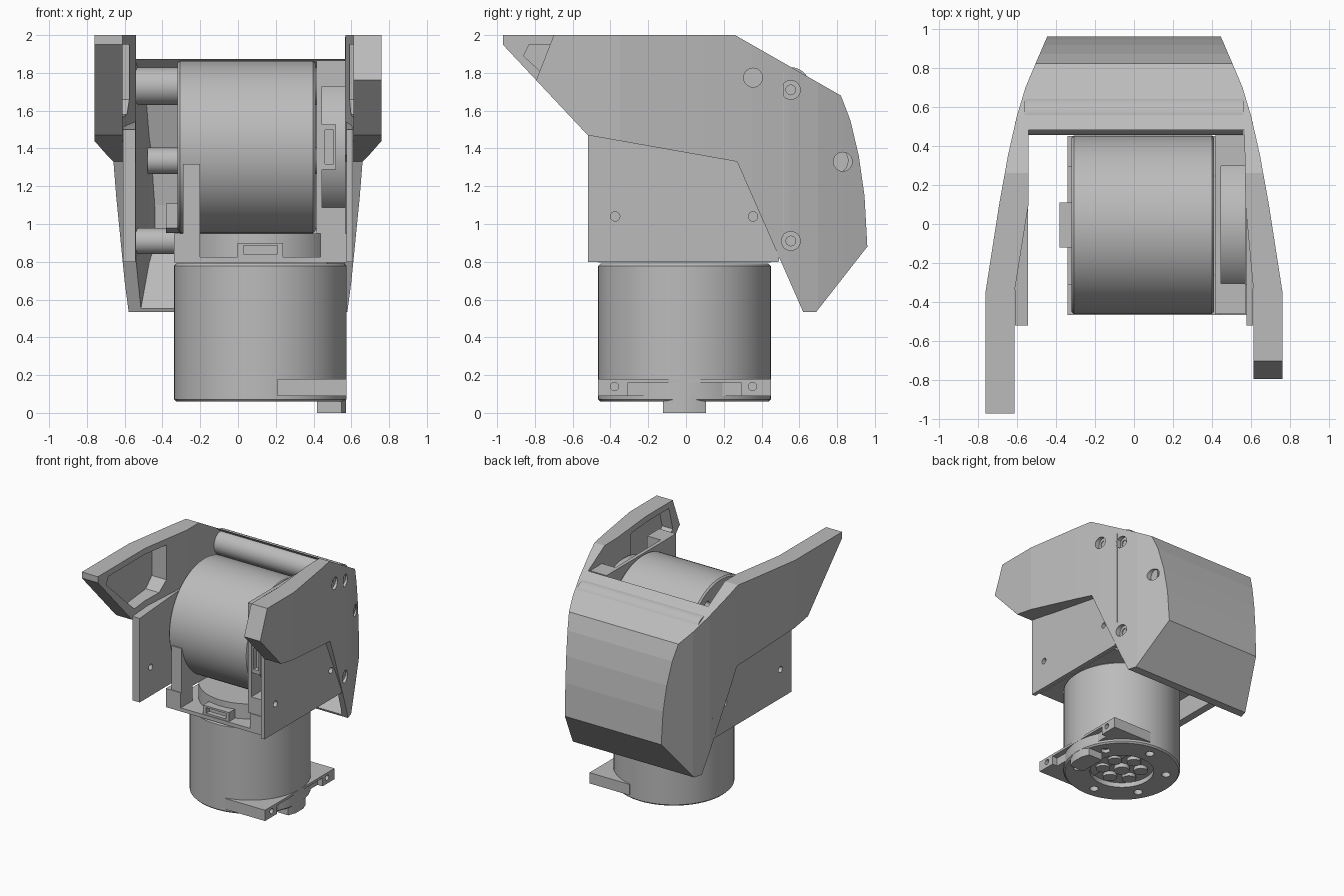
import bpy, bmesh, math
from mathutils import Matrix, Vector

if "Cube" in bpy.data.objects:
    bpy.data.objects.remove(bpy.data.objects["Cube"], do_unlink=True)

gray = bpy.data.materials.new("plain gray")
gray.use_nodes = True
gray.diffuse_color = (0.5, 0.5, 0.5, 1)
gray.node_tree.nodes["Principled BSDF"].inputs["Base Color"].default_value = (0.5, 0.5, 0.5, 1)


def finish(name, bm):
    bmesh.ops.recalc_face_normals(bm, faces=bm.faces)
    mesh = bpy.data.meshes.new(name)
    bm.to_mesh(mesh)
    bm.free()
    mesh.materials.append(gray)
    ob = bpy.data.objects.new(name, mesh)
    bpy.context.collection.objects.link(ob)
    return ob


def prism(name, points, axis, lo, hi):
    """Extrude a flat outline: (y, z) along x, or (x, y) along z."""
    place = (lambda p: (lo, p[0], p[1])) if axis == "x" else (lambda p: (p[0], p[1], lo))
    step = Vector((hi - lo, 0, 0)) if axis == "x" else Vector((0, 0, hi - lo))
    bm = bmesh.new()
    face = bm.faces.new([bm.verts.new(place(p)) for p in points])
    out = bmesh.ops.extrude_face_region(bm, geom=[face])["geom"]
    bmesh.ops.translate(bm, vec=step, verts=[v for v in out if isinstance(v, bmesh.types.BMVert)])
    return finish(name, bm)


def cyl(name, axis, a, b, lo, hi, r, sides=32):
    """Cylinder along x centred at (y, z), or along z centred at (x, y)."""
    bm = bmesh.new()
    bmesh.ops.create_cone(bm, cap_ends=True, segments=sides, radius1=r, radius2=r, depth=hi - lo)
    mid = (lo + hi) / 2
    if axis == "x":
        m = Matrix.Translation((mid, a, b)) @ Matrix.Rotation(math.pi / 2, 4, "Y")
    else:
        m = Matrix.Translation((a, b, mid))
    bmesh.ops.transform(bm, matrix=m, verts=bm.verts)
    return finish(name, bm)


def box(name, x0, x1, y0, y1, z0, z1):
    return prism(name, [(x0, y0), (x1, y0), (x1, y1), (x0, y1)], "z", z0, z1)


def boolean(ob, cutter, op="DIFFERENCE"):
    mod = ob.modifiers.new("cut", "BOOLEAN")
    mod.object, mod.operation, mod.solver = cutter, op, "EXACT"
    graph = bpy.context.evaluated_depsgraph_get()
    mesh = bpy.data.meshes.new_from_object(ob.evaluated_get(graph))
    ob.modifiers.clear()
    ob.data = mesh
    bpy.data.objects.remove(cutter, do_unlink=True)


def smooth(ob):
    bpy.ops.object.select_all(action="DESELECT")
    ob.select_set(True)
    bpy.context.view_layer.objects.active = ob
    bpy.ops.object.shade_smooth_by_angle(angle=math.radians(30))


# Outer cover: side outline trimmed by the plan outline
side = [(-0.97, 2), (0.26, 2), (0.82, 1.68), (0.87, 1.55), (0.915, 1.36), (0.945, 1.15),
        (0.96, 0.88), (0.69, 0.535), (0.62, 0.535), (0.27, 1.33), (-0.52, 1.47), (-0.97, 1.95)]
cover = prism("outer_cover", side, "x", -0.9, 0.9)
half = [(0.76, -1.2), (0.76, -0.35), (0.69, 0.1), (0.645, 0.35), (0.6, 0.55),
        (0.555, 0.7), (0.5, 0.83), (0.435, 0.98)]
plan = half + [(-x, y) for x, y in reversed(half)]
boolean(cover, prism("plan_trim", plan, "z", 0.2, 2.3), "INTERSECT")

# Hollow inside, open at the front, above and below
hollow = prism("hollow", [(-1.3, 2.3), (0.45, 2.3), (0.45, 1.9), (0.73, 1.66), (0.82, 1.4),
                          (0.87, 1.1), (0.88, 0.9), (0.61, 0.55), (0.6, 0.3), (-1.3, 0.3)], "x", -0.8, 0.8)
right = [(0.612, -1.4), (0.612, -0.35), (0.57, 0.1), (0.565, 0.5), (0.47, 0.8), (0.42, 0.92)]
left = [(-0.42, 0.92), (-0.47, 0.8), (-0.54, 0.5), (-0.54, 0.1), (-0.612, -0.35), (-0.612, -1.4)]
boolean(hollow, prism("hollow_plan", right + left, "z", 0.1, 2.4), "INTERSECT")
boolean(cover, hollow)

# Shorter arm on one side, and a pocket inside each arm
boolean(cover, prism("arm_trim", [(-1.3, 1.7), (-0.817, 1.7), (-0.661, 2.1), (-1.3, 2.1)], "x", 0.3, 1))
pocket = [(-0.12, 1.95), (-0.12, 1.66), (-0.2, 1.58), (-0.49, 1.55)]
boolean(cover, prism("long_pocket", pocket + [(-0.86, 1.89), (-0.83, 1.95)], "x", -0.71, -0.5))
boolean(cover, prism("short_pocket", pocket + [(-0.7, 1.76), (-0.65, 1.95)], "x", 0.5, 0.71))

# Counterbored screw holes on one side
for y, z, surface in [(0.355, 1.775, 0.644), (0.555, 1.71, 0.598), (0.83, 1.33, 0.5), (0.555, 0.91, 0.598)]:
    boolean(cover, cyl("bore", "x", y, z, surface - 0.03, 0.95, 0.05, 24))
    boolean(cover, cyl("bolt_hole", "x", y, z, surface - 0.055, 0.9, 0.026, 16))

# Side plates under the arms
outline = [(-0.52, 0.8), (0.49, 0.8), (0.52, 1.0), (0.52, 1.8), (0.3, 1.87), (0.2, 1.55), (-0.52, 1.5)]
for name, lo, hi in [("right_side_plate", -0.608, -0.542), ("left_side_plate", 0.575, 0.608)]:
    plate = prism(name, outline, "x", lo, hi)
    for y in (-0.375, 0.355):
        boolean(plate, cyl("plate_hole", "x", y, 1.04, lo - 0.1, hi + 0.1, 0.025, 16))

# Cross rods joining the sides
for name, y, z, r, reach in [("top_rod", 0.555, 1.73, 0.1, 0.56),
                             ("back_rod", 0.79, 1.335, 0.07, 0.48),
                             ("bottom_rod", 0.555, 0.91, 0.07, 0.56)]:
    smooth(cyl(name, "x", y, z, -reach, reach, r))


def motor(label, matrix):
    """Motor standing on its axis, with its mounting ears towards +x."""
    R = 0.457
    parts = []
    body = cyl(label + "_motor_body", "z", 0, 0, 0.06, 0.79, R, 64)
    bm = bmesh.new()
    bm.from_mesh(body.data)
    rims = [e for e in bm.edges if len({round(v.co.z, 3) for v in e.verts}) == 1]
    bmesh.ops.bevel(bm, geom=rims, offset=0.012, segments=1, affect="EDGES")
    bm.to_mesh(body.data)
    bm.free()
    # Output face with a recess and bolt circle
    boolean(body, cyl("recess", "z", 0, 0, 0, 0.1, 0.25, 48))
    for i in range(6):
        c, s = math.cos(i * math.pi / 3 + 0.5), math.sin(i * math.pi / 3 + 0.5)
        boolean(body, cyl("hole", "z", 0.35 * c, 0.35 * s, 0, 0.12, 0.035, 16))
        parts.append(cyl(label + "_motor_gear_pin", "z", 0.15 * c, 0.15 * s, 0.07, 0.11, 0.055, 20))
    parts += [body, cyl(label + "_motor_hub", "z", 0, 0, 0.065, 0.11, 0.06, 24)]
    parts.append(prism(label + "_motor_nub", [(0.3, -0.115), (0.43, -0.115), (0.455, -0.05),
                       (0.455, 0.05), (0.43, 0.115), (0.3, 0.115)], "z", 0, 0.1))
    # Mounting ears
    ears = box(label + "_motor_ears", 0.09, R, -R, R, 0.09, 0.18)
    boolean(ears, box("ear_gap", 0.41, 0.6, -0.3, 0.3, 0, 0.16))
    for y in (-0.37, 0.36):
        boolean(ears, cyl("ear_hole", "x", y, 0.14, 0.36, 0.6, 0.022, 16))
    parts.append(ears)
    # Rear bracket: floor, corner posts, core and connector
    parts.append(box(label + "_bracket_floor", -R, R, -R, R, 0.795, 0.825))
    for sx in (-1, 1):
        for sy in (-1, 1):
            x0, x1 = sorted((sx * 0.32, sx * R))
            y0, y1 = sorted((sy * 0.3, sy * R))
            parts.append(box(label + "_bracket_post", x0, x1, y0, y1, 0.82, 0.95))
    parts.append(cyl(label + "_bracket_core", "z", 0, 0, 0.82, 0.95, 0.39, 48))
    socket = box(label + "_connector", -0.12, 0.12, -0.45, -0.25, 0.815, 0.9)
    boolean(socket, box("socket_gap", -0.09, 0.09, -0.6, -0.41, 0.84, 0.885))
    parts.append(socket)
    for ob in parts:
        ob.data.transform(matrix)
        smooth(ob)


motor("lower", Matrix.Translation((0.118, -0.008, 0)))
motor("upper", Matrix.Translation((-0.38, -0.004, 1.408)) @ Matrix.Rotation(math.pi / 2, 4, "Y"))
